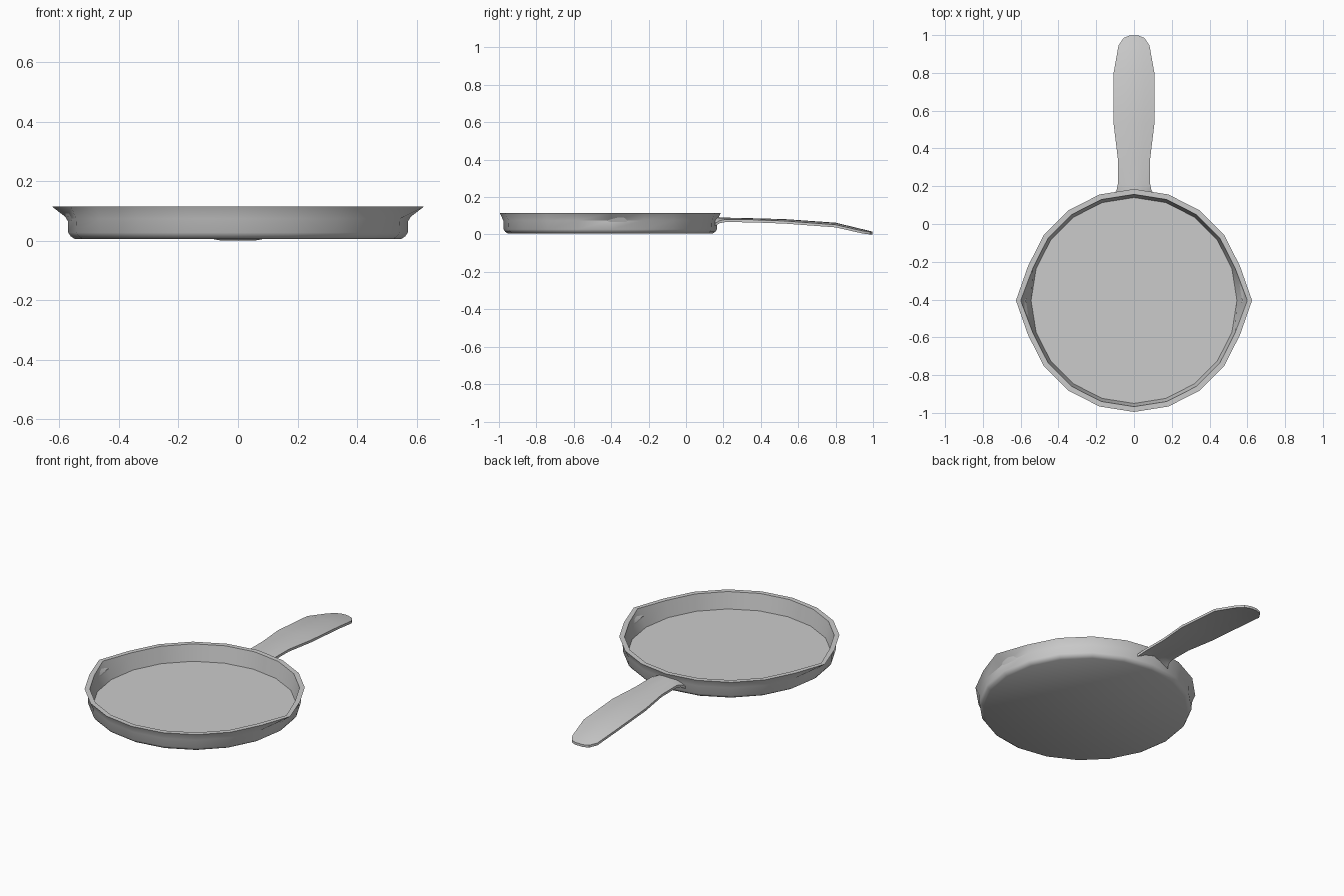
import bpy, bmesh
from math import cos, sin, tau

if "Cube" in bpy.data.objects:
    bpy.data.objects.remove(bpy.data.objects["Cube"])

SIDES, CY = 20, -0.405


def make_object(name, bm):
    bmesh.ops.recalc_face_normals(bm, faces=bm.faces)
    mesh = bpy.data.meshes.new(name)
    bm.to_mesh(mesh)
    bm.free()
    ob = bpy.data.objects.new(name, mesh)
    bpy.context.collection.objects.link(ob)
    bpy.ops.object.select_all(action='DESELECT')
    bpy.context.view_layer.objects.active = ob
    ob.select_set(True)
    return ob


# Pan body: (radius, radius at the two pour spouts, z) from base to inner floor
rings = [(0.547, 0.547, 0.005), (0.561, 0.561, 0.014), (0.57, 0.57, 0.027),
         (0.572, 0.572, 0.074), (0.59, 0.625, 0.115),
         (0.562, 0.60, 0.115), (0.545, 0.545, 0.02)]
bm = bmesh.new()
loops = []
for r, spout, z in rings:
    loop = []
    for i in range(SIDES):
        rad = spout if i % (SIDES // 2) == 0 else r
        a = tau * i / SIDES
        loop.append(bm.verts.new((rad * cos(a), CY + rad * sin(a), z)))
    loops.append(loop)
for low, high in zip(loops, loops[1:]):
    for i in range(SIDES):
        j = (i + 1) % SIDES
        bm.faces.new((low[i], low[j], high[j], high[i]))
bm.faces.new(loops[0])
bm.faces.new(loops[-1])
make_object("pan_body", bm)
bpy.ops.object.shade_smooth_by_angle(angle=0.6)

# Handle: (y, half width, crown z, droop of the side edges)
sections = [(0.155, 0.105, 0.094, 0.035), (0.18, 0.092, 0.092, 0.018),
            (0.21, 0.086, 0.09, 0.01), (0.35, 0.086, 0.087, 0.008),
            (0.53, 0.108, 0.082, 0.010), (0.80, 0.108, 0.063, 0.011),
            (0.945, 0.082, 0.028, 0.009), (0.985, 0.055, 0.018, 0.004),
            (0.998, 0.022, 0.015, 0.001)]
bm = bmesh.new()
rows = [[bm.verts.new((w * f, y, z - d * f * f)) for f in (-1, -0.5, 0, 0.5, 1)]
        for y, w, z, d in sections]
for a, b in zip(rows, rows[1:]):
    for i in range(4):
        bm.faces.new((a[i], a[i + 1], b[i + 1], b[i]))
bmesh.ops.recalc_face_normals(bm, faces=bm.faces)
bm.normal_update()
# Thicken downward
top = bm.faces[:]
up = sum(f.normal.z for f in top) > 0
if not up:
    bmesh.ops.reverse_faces(bm, faces=top)
lower = bmesh.ops.extrude_face_region(bm, geom=top, use_keep_orig=True)
bmesh.ops.translate(bm, vec=(0, 0, -0.014),
                    verts=[v for v in lower["geom"] if isinstance(v, bmesh.types.BMVert)])
make_object("handle", bm)
bpy.ops.object.shade_smooth_by_angle(angle=0.6)
